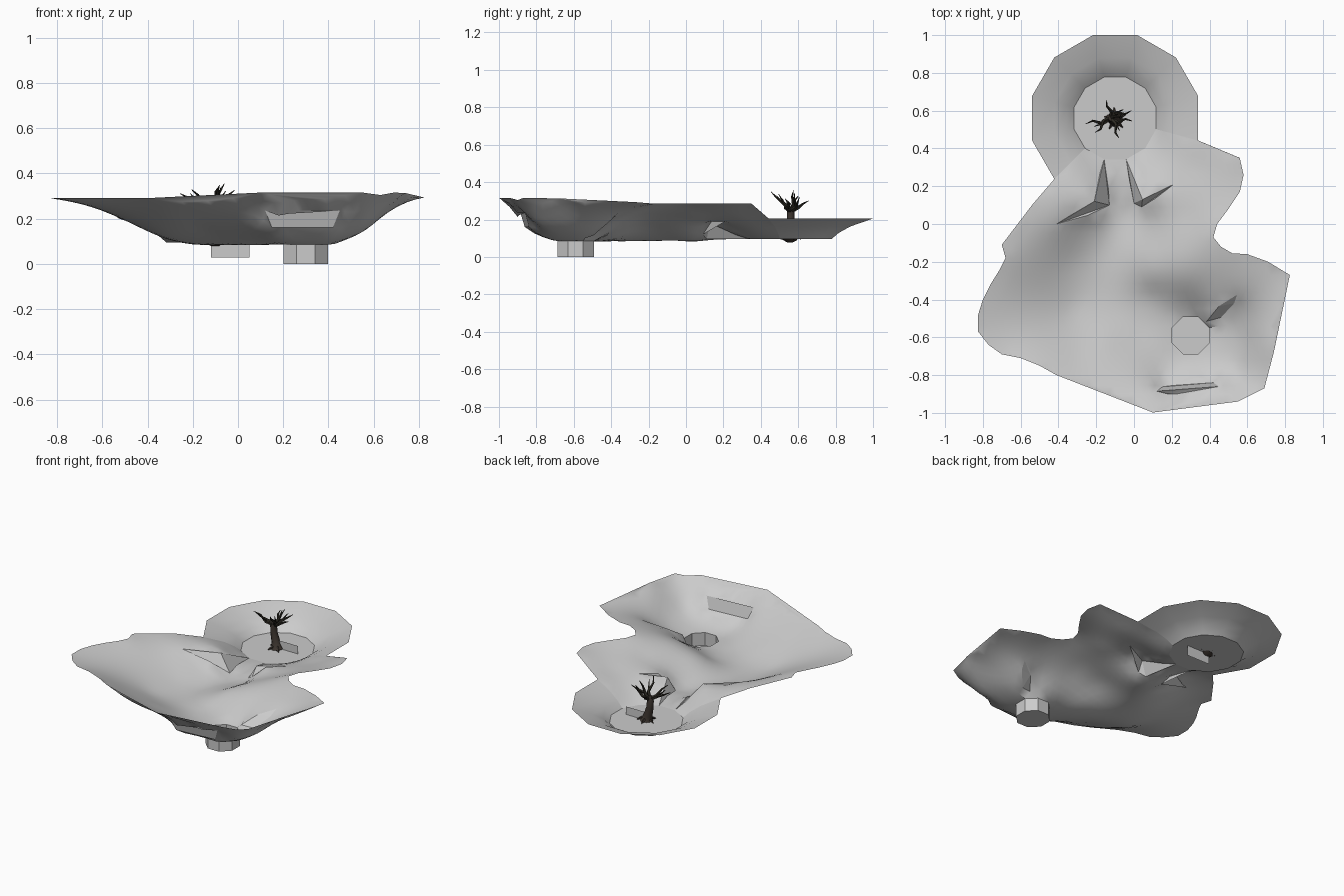
import bpy, math
from mathutils import Vector, geometry

if "Cube" in bpy.data.objects:
    bpy.data.objects.remove(bpy.data.objects["Cube"])

def material(name, c):
    m = bpy.data.materials.new(name)
    m.diffuse_color = (*c, 1)
    m.use_nodes = True
    m.node_tree.nodes["Principled BSDF"].inputs["Base Color"].default_value = m.diffuse_color
    return m

GROUND = material("pale_grey_ground", (0.6, 0.6, 0.6))
BARK = material("dark_brown_bark", (0.045, 0.035, 0.028))
TWIG = material("blackish_twig", (0.025, 0.022, 0.016))

def build(name, verts, faces, mat, smooth=None):
    me = bpy.data.meshes.new(name)
    me.from_pydata([tuple(v) for v in verts], [], faces)
    ob = bpy.data.objects.new(name, me)
    bpy.context.collection.objects.link(ob)
    me.materials.append(mat)
    if smooth:
        bpy.ops.object.select_all(action='DESELECT')
        bpy.context.view_layer.objects.active = ob
        ob.select_set(True)
        bpy.ops.object.shade_smooth_by_angle(angle=math.radians(smooth))
    return ob

def ring(cx, cy, r, deg, z):
    a = math.radians(deg)
    return (cx + r * math.cos(a), cy + r * math.sin(a), z)

# round clearing: 12-sided bowl, open towards the valley
BX, BY = -0.10, 0.56
PROFILE = [(0.225, 0.095), (0.265, 0.128), (0.33, 0.163), (0.455, 0.205)]
angles = [-15 + 30 * i for i in range(9)]
v = [ring(BX, BY, r, a, z) for r, z in PROFILE for a in angles]
f = [(k*9+i, k*9+9+i, k*9+10+i, k*9+1+i) for k in range(3) for i in range(8)]
build("clearing_bank", v, f, GROUND, 25)
build("clearing_floor", [ring(BX, BY, 0.225, 15 + 30 * i, 0.095) for i in range(12)],
      [tuple(range(12))], GROUND)

# valley rim, clockwise from the left of the clearing
RIM = [(-.54, .10, .25), (-.70, -.11, .285), (-.68, -.18, .285), (-.71, -.24, .285), (-.76, -.32, .288),
       (-.80, -.40, .29), (-.825, -.48, .29), (-.825, -.57, .29), (-.77, -.64, .29), (-.70, -.69, .29),
       (-.60, -.71, .29), (-.50, -.75, .29), (-.41, -.80, .29), (.10, -.998, .315), (.55, -.94, .315),
       (.69, -.87, .315), (.74, -.68, .313), (.825, -.27, .293), (.71, -.20, .287), (.60, -.16, .285),
       (.52, -.155, .285), (.46, -.12, .285), (.42, -.07, .285), (.44, 0, .285), (.50, .08, .285),
       (.56, .17, .285), (.58, .26, .285), (.56, .35, .285)]
east = [ring(BX, BY, r, -15, z) for r, z in reversed(PROFILE)]
floor_edge = [ring(BX, BY, .225, a, .095) for a in (-45, -75, -105)]
west = [ring(BX, BY, r, 225, z) for r, z in PROFILE]
outline = RIM + east + floor_edge + west

# valley floor and slope heights
SPOTS = [(-.07, .2, .09), (-.06, .1, .09), (-.12, 0, .088), (-.17, -.15, .086), (-.19, -.3, .085),
         (-.08, -.45, .085), (.05, -.55, .085), (.18, -.72, .095), (.3, -.76, .105), (.47, -.6, .105),
         (.58, -.62, .16), (.67, -.6, .24), (.0, -.74, .16), (-.33, -.45, .12), (-.5, -.45, .195),
         (-.33, -.2, .125), (-.5, -.2, .21), (-.25, 0, .14), (.08, -.2, .165), (.25, -.2, .225),
         (.08, -.38, .10), (.25, -.41, .125), (.1, -.29, .155), (.25, -.3, .195), (.4, -.3, .225),
         (.12, .02, .16), (.28, .04, .215), (-.15, -.62, .15), (-.3, -.7, .21), (.55, -.8, .18),
         (.02, -.04, .11), (.28, -.925, .27), (.1, -.93, .27), (.5, -.9, .27), (.33, .3, .205)]

# steep breaks: two cliffs at the pass, front wall, ridge by the well, the well
LEFT = [(-.41, 0, .22), (-.21, .12, .2), floor_edge[2], (-.13, .1, .095)]
RIGHT = [floor_edge[1], (0, .11, .095), (.04, .09, .12), (.21, .21, .19), (.045, .13, .18)]
WALL = [(.12, -.885, .235), (.45, -.86, .235), (.42, -.84, .16), (.15, -.862, .16)]
RIDGE = [(.385, -.515, .125), (.45, -.435, .18), (.545, -.375, .22), (.53, -.42, .18), (.46, -.495, .115)]
WELL = [ring(.3, -.59, .106, 22.5 + 45 * i, .085) for i in range(8)]
holes = [LEFT, RIGHT, WALL, RIDGE, WELL]

# smooth height surface through all known points
def key(p):
    return (round(p[0], 4), round(p[1], 4))

known = list({key(p): p for p in outline + SPOTS + sum(holes, [])}.values())
n = len(known)

def row(x, y):
    return [math.hypot(x - p[0], y - p[1]) ** 1.4 for p in known] + [1, x, y]

M = [row(p[0], p[1]) + [p[2]] for p in known]
for j in range(3):
    M.append([(1, p[0], p[1])[j] for p in known] + [0] * 4)
N = n + 3
for c in range(N):
    piv = max(range(c, N), key=lambda r: abs(M[r][c]))
    M[c], M[piv] = M[piv], M[c]
    for r in range(c + 1, N):
        k = M[r][c] / M[c][c]
        if k:
            M[r] = [a - k * b for a, b in zip(M[r], M[c])]
W = [0] * N
for c in reversed(range(N)):
    W[c] = (M[c][N] - sum(M[c][k] * W[k] for k in range(c + 1, N))) / M[c][c]

def height(x, y):
    return min(.316, max(.08, sum(a * b for a, b in zip(W, row(x, y)))))

def inside(x, y, poly):
    hit = False
    for a, b in zip(poly, poly[1:] + poly[:1]):
        if (a[1] > y) != (b[1] > y) and x < a[0] + (y - a[1]) * (b[0] - a[0]) / (b[1] - a[1]):
            hit = not hit
    return hit

# valley sheet
pts, edges = [], []
for loop in [outline] + holes:
    s = len(pts)
    pts += [Vector(p[:2]) for p in loop]
    edges += [(s + i, s + (i + 1) % len(loop)) for i in range(len(loop))]
fixed = list(pts)
S = .045
for i in range(-20, 21):
    for j in range(-23, 12):
        x, y = i * S + (j % 2) * S / 2, j * S
        near = min(math.hypot(x - p.x, y - p.y) for p in fixed)
        if near > .022 and inside(x, y, outline) and not any(inside(x, y, h) for h in holes):
            pts.append(Vector((x, y)))
cv, _, cf, *_ = geometry.delaunay_2d_cdt(pts, edges, [], 0, 1e-5)
tris = []
for t in cf:
    c = sum((cv[i] for i in t), Vector((0, 0))) / len(t)
    if inside(c.x, c.y, outline) and not any(inside(c.x, c.y, h) for h in holes):
        tris.append(tuple(t))
used = sorted({i for t in tris for i in t})
new = {o: i for i, o in enumerate(used)}
build("valley", [(cv[i].x, cv[i].y, height(*cv[i])) for i in used],
      [tuple(new[i] for i in t) for t in tris], GROUND, 40)

# rock faces closing the steep breaks
build("left_cliff", LEFT, [(0, 3, 1), (1, 3, 2)], GROUND)
build("right_cliff", RIGHT, [(0, 1, 4), (1, 2, 4), (2, 3, 4)], GROUND)
build("front_wall", WALL, [(0, 1, 2, 3)], GROUND)
build("ridge_face", RIDGE, [(0, 4, 1), (1, 4, 3), (1, 3, 2)], GROUND)

# sunken well
build("well", [(p[0], p[1], 0) for p in WELL] + WELL,
      [tuple(range(8))] + [(i, i + 8, (i + 1) % 8 + 8, (i + 1) % 8) for i in range(8)], GROUND)

# upright panel by the tree
build("panel", [(-.12, .56, .027), (.05, .56, .027), (.05, .56, .148), (-.12, .56, .148)],
      [(0, 1, 2, 3)], GROUND)

# tree
def limb(name, path, radii, mat, sides=6):
    path = [Vector(p) for p in path]
    v, f = [], []
    for i, p in enumerate(path):
        d = (path[min(i + 1, len(path) - 1)] - path[max(i - 1, 0)]).normalized()
        side = d.cross(Vector((.3, 1, .1))).normalized()
        up = d.cross(side)
        for k in range(sides):
            a = 2 * math.pi * k / sides
            v.append(p + radii[i] * (math.cos(a) * side + math.sin(a) * up))
    for i in range(len(path) - 1):
        for k in range(sides):
            a, b = i * sides + k, i * sides + (k + 1) % sides
            f.append((a, b, b + sides, a + sides))
    f += [tuple(reversed(range(sides))), tuple(range(len(v) - sides, len(v)))]
    build(name, v, f, mat, 50)

limb("trunk", [(-.10, .555, .078), (-.10, .555, .094), (-.105, .556, .105), (-.112, .558, .135),
               (-.127, .56, .19), (-.13, .56, .235), (-.12, .56, .265)],
     [.016, .042, .034, .027, .022, .021, .016], BARK, 8)
FORK = Vector((-.125, .56, .245))
TIPS = [(-.255, .53, .31), (-.205, .485, .328), (-.08, .455, .348), (-.01, .545, .30),
        (-.015, .60, .325), (-.145, .655, .30), (-.06, .575, .355)]
for i, t in enumerate(TIPS):
    t = Vector(t)
    bend = Vector(((t - FORK).y, -(t - FORK).x, 0)) * (.14 if i % 2 else -.14)
    m1, m2 = FORK.lerp(t, .35) + bend, FORK.lerp(t, .7) - bend * .4
    m1.z -= .004
    limb(f"branch_{i+1}", [FORK, m1, m2, t], [.013, .010, .006, .0015], TWIG, 5)
    # side shoots on every other branch
    if i % 2 == 0:
        s = m2 + bend * 1.6 + Vector((0, 0, .02))
        limb(f"twig_{i+1}", [m1, m1.lerp(s, .6), s], [.006, .004, .0015], TWIG, 4)
for i in range(5):
    limb(f"root_{i+1}", [(-.103, .556, .118)] + [ring(-.10, .556, r, 72 * i + 23, z)
         for r, z in ((.035, .107), (.06, .096))], [.012, .009, .003], BARK, 5)
